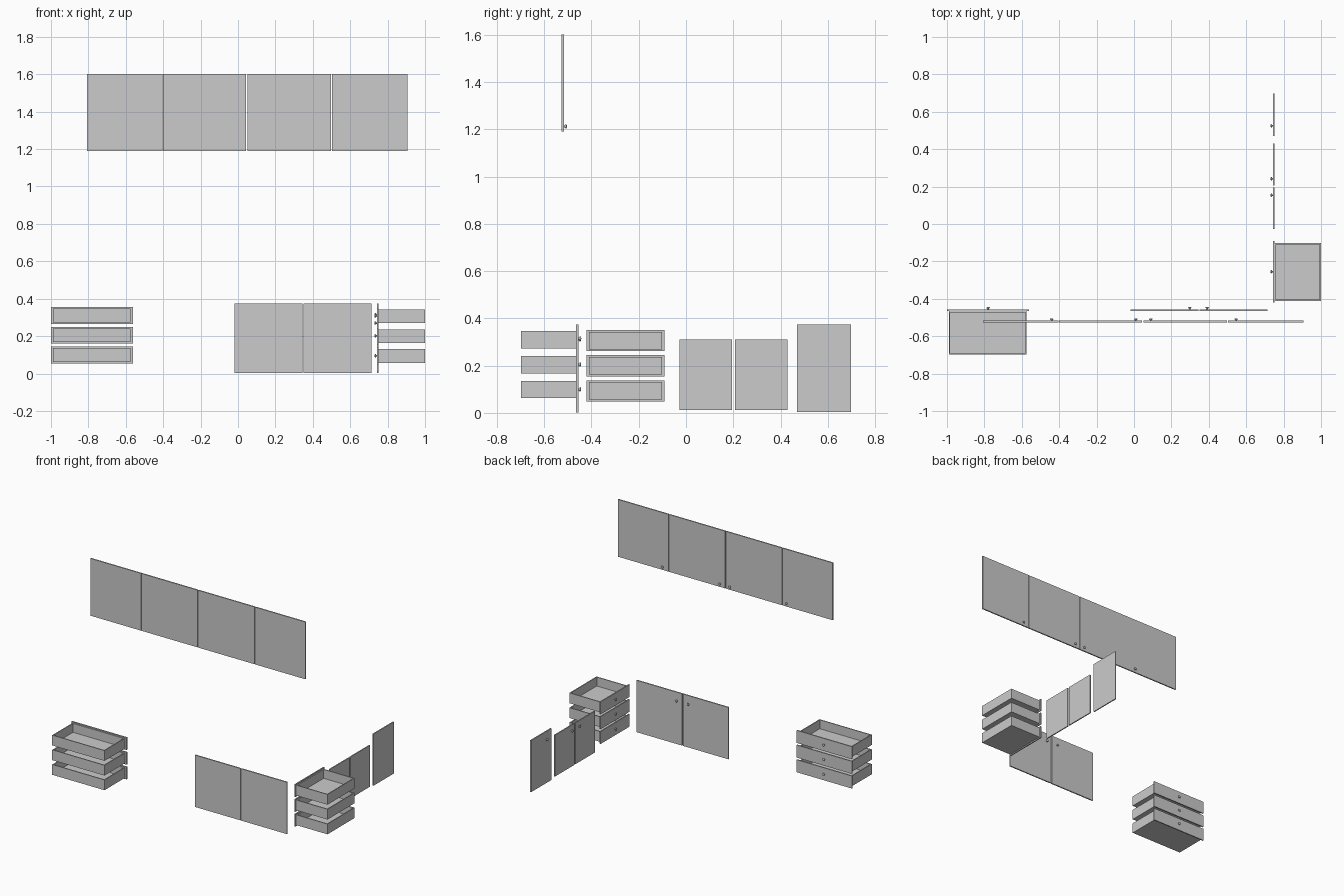
import bpy, bmesh, math
from mathutils import Matrix, Vector

if "Cube" in bpy.data.objects:
    bpy.data.objects.remove(bpy.data.objects["Cube"])


def finish(name, bm):
    mesh = bpy.data.meshes.new(name)
    bmesh.ops.recalc_face_normals(bm, faces=bm.faces)
    bm.to_mesh(mesh)
    bm.free()
    ob = bpy.data.objects.new(name, mesh)
    bpy.context.collection.objects.link(ob)
    return ob


def cube(bm, lo, hi):
    lo, hi = Vector(lo), Vector(hi)
    m = Matrix.Translation((lo + hi) / 2) @ Matrix.Diagonal((*(hi - lo), 1))
    return bmesh.ops.create_cube(bm, size=1, matrix=m)["verts"]


def box(name, lo, hi):
    bm = bmesh.new()
    cube(bm, lo, hi)
    return finish(name, bm)


# open-topped drawer body: box whose top is inset and sunk to the floor
def tray(name, lo, hi, wall=0.01):
    bm = bmesh.new()
    cube(bm, lo, hi)
    bm.normal_update()
    top = max(bm.faces, key=lambda f: f.calc_center_median().z)
    bmesh.ops.inset_region(bm, faces=[top], thickness=wall)
    ex = bmesh.ops.extrude_face_region(bm, geom=[top])
    down = [v for v in ex["geom"] if isinstance(v, bmesh.types.BMVert)]
    bmesh.ops.translate(bm, verts=down, vec=(0, 0, -(hi[2] - lo[2] - wall)))
    if top.is_valid:
        bmesh.ops.delete(bm, geom=[top], context='FACES')
    return finish(name, bm)


# turned knob: lathed profile (radius, height), pointing along axis
def knob(name, pos, axis):
    prof = [(0.005, 0), (0.004, 0.004), (0.008, 0.006), (0.009, 0.009), (0.007, 0.012), (0, 0.013)]
    bm = bmesh.new()
    vs = [bm.verts.new((r, 0, h)) for r, h in prof]
    es = [bm.edges.new(p) for p in zip(vs, vs[1:])]
    bmesh.ops.spin(bm, geom=vs + es, cent=(0, 0, 0), axis=(0, 0, 1),
                   angle=math.tau, steps=16)
    bmesh.ops.remove_doubles(bm, verts=bm.verts, dist=0.0001)
    rot = Vector((0, 0, 1)).rotation_difference(Vector(axis)).to_matrix().to_4x4()
    bm.transform(Matrix.Translation(pos) @ rot)
    ob = finish(name, bm)
    for p in ob.data.polygons:
        p.use_smooth = True
    return ob


BACK, LEFT = (0, 1, 0), (-1, 0, 0)

# upper wall doors (x start, x end, knob x)
for i, (a, b, k) in enumerate([(-0.806, -0.405, -0.44), (-0.401, 0.044, 0.01),
                               (0.05, 0.498, 0.09), (0.502, 0.905, 0.546)]):
    box(f"upper_door_{i}", (a, -0.526, 1.19), (b, -0.517, 1.602))
    knob(f"upper_door_knob_{i}", (k, -0.517, 1.213), BACK)

# lower pair of doors
for i, (a, b, k) in enumerate([(-0.018, 0.345, 0.298), (0.351, 0.714, 0.391)]):
    box(f"lower_door_{i}", (a, -0.465, 0.002), (b, -0.456, 0.375))
    knob(f"lower_door_knob_{i}", (k, -0.456, 0.315), BACK)

# side doors (y start, y end, z start, z end, knob y, knob z)
for i, (a, b, z0, z1, ky, kz) in enumerate([
        (-0.027, 0.195, 0.012, 0.31, 0.154, 0.27),
        (0.207, 0.43, 0.012, 0.31, 0.242, 0.27),
        (0.47, 0.698, 0.003, 0.375, 0.525, 0.315)]):
    box(f"side_door_{i}", (0.743, a, z0), (0.751, b, z1))
    knob(f"side_door_knob_{i}", (0.743, ky, kz), LEFT)

# left drawer stack
for i in range(3):
    z = 0.054 + 0.1055 * i
    box(f"left_drawer_front_{i}", (-1.0, -0.465, z), (-0.561, -0.457, z + 0.09))
    tray(f"left_drawer_body_{i}", (-0.99, -0.698, z + 0.008), (-0.574, -0.465, z + 0.082))
    knob(f"left_drawer_knob_{i}", (-0.78, -0.457, z + 0.046), BACK)

# right drawer stack
for i in range(3):
    z = 0.048 + 0.1065 * i
    box(f"right_drawer_front_{i}", (0.743, -0.421, z), (0.751, -0.092, z + 0.09))
    tray(f"right_drawer_body_{i}", (0.751, -0.411, z + 0.008), (1.0, -0.102, z + 0.082))
    knob(f"right_drawer_knob_{i}", (0.743, -0.255, z + 0.047), LEFT)
